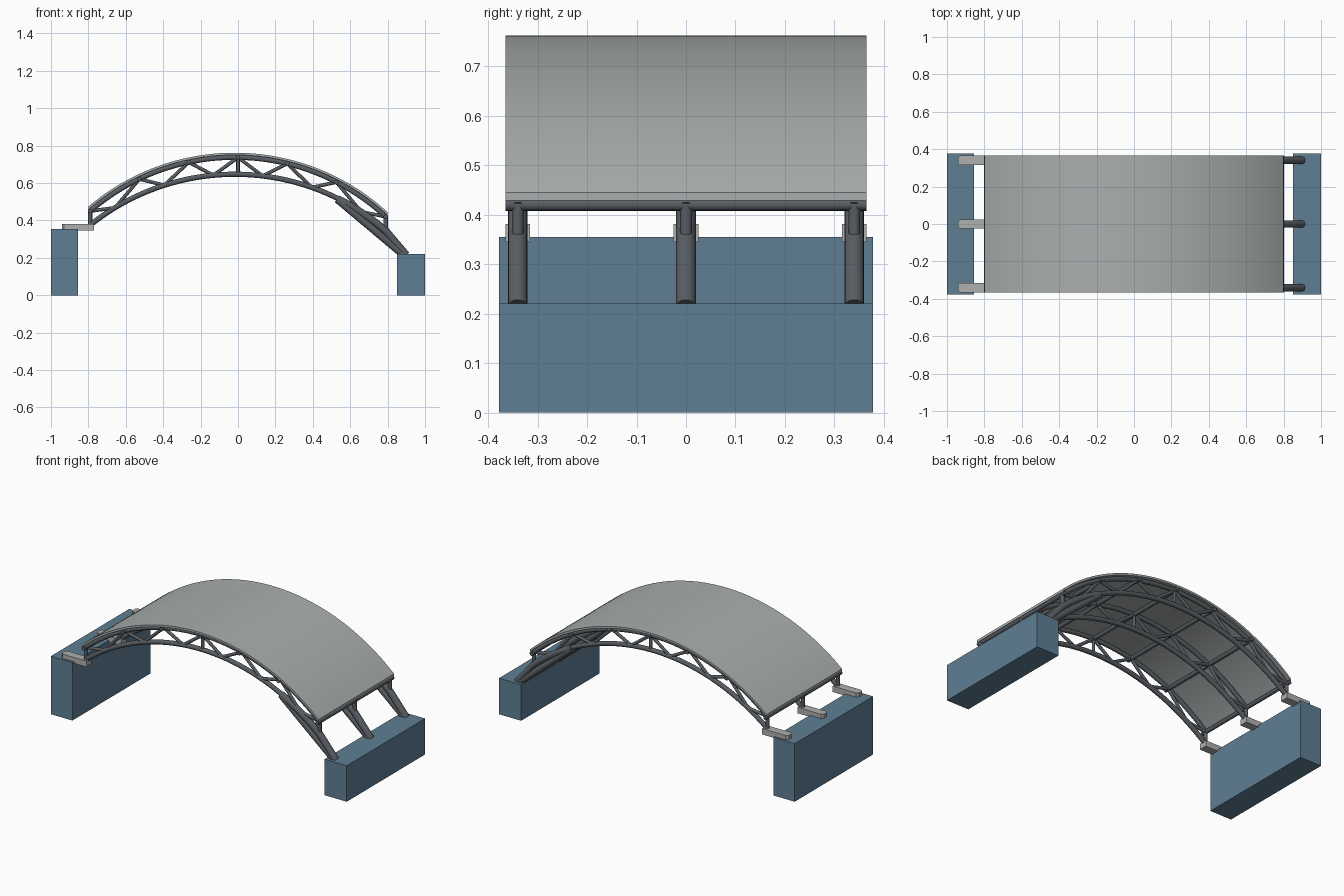
import bpy, bmesh, math
from mathutils import Vector

if "Cube" in bpy.data.objects:
    bpy.data.objects.remove(bpy.data.objects["Cube"])

CX = -0.017                      # shared horizontal centre of all arcs
TRUSS_Y = (-0.34, 0.0, 0.34)
ROOF_C, ROOF_R = -0.448, 1.21    # roof arc centre height and radius
LOW_C, LOW_R = -0.59, 1.237      # bottom chord arc


def material(name, rgb):
    m = bpy.data.materials.new(name)
    m.diffuse_color = (*rgb, 1)
    m.use_nodes = True
    m.node_tree.nodes["Principled BSDF"].inputs["Base Color"].default_value = m.diffuse_color
    return m


BLUE = material("blue_abutment", (0.115, 0.212, 0.296))
STEEL = material("dark_steel", (0.10, 0.112, 0.127))
ROOF = material("grey_roof", (0.40, 0.43, 0.425))
PALE = material("pale_bearing", (0.43, 0.44, 0.425))


def finish(name, bm, mat, smooth=True):
    bmesh.ops.recalc_face_normals(bm, faces=bm.faces)
    me = bpy.data.meshes.new(name)
    bm.to_mesh(me)
    bm.free()
    me.materials.append(mat)
    ob = bpy.data.objects.new(name, me)
    bpy.context.collection.objects.link(ob)
    if smooth:
        bpy.ops.object.select_all(action='DESELECT')
        ob.select_set(True)
        bpy.context.view_layer.objects.active = ob
        bpy.ops.object.shade_smooth_by_angle(angle=math.radians(35))
    return ob


def tube(bm, path, r, sides=16):
    """Sweep a capped circle along a path of points."""
    pts = [Vector(p) for p in path]
    rings = []
    for i, p in enumerate(pts):
        t = (pts[min(i + 1, len(pts) - 1)] - pts[max(i - 1, 0)]).normalized()
        ref = Vector((1, 0, 0)) if abs(t.y) > 0.9 else Vector((0, 1, 0))
        u = t.cross(ref).normalized()
        v = t.cross(u)
        rings.append([bm.verts.new(p + r * (u * math.cos(a) + v * math.sin(a)))
                      for a in (2 * math.pi * k / sides for k in range(sides))])
    for a, b in zip(rings, rings[1:]):
        for k in range(sides):
            n = (k + 1) % sides
            bm.faces.new((a[k], a[n], b[n], b[k]))
    bm.faces.new(rings[0])
    bm.faces.new(rings[-1])


def extruded(name, profile, y0, y1, mat, smooth=False):
    """Closed x-z profile extruded along y."""
    bm = bmesh.new()
    face = bm.faces.new([bm.verts.new((x, y0, z)) for x, z in profile])
    ext = bmesh.ops.extrude_face_region(bm, geom=[face])
    bmesh.ops.translate(bm, vec=(0, y1 - y0, 0),
                        verts=[g for g in ext["geom"] if isinstance(g, bmesh.types.BMVert)])
    return finish(name, bm, mat, smooth)


def arc_z(x, cz, r):
    return cz + math.sqrt(r * r - (x - CX) ** 2)


def top_z(x):
    return arc_z(x, ROOF_C, ROOF_R - 0.025)


def low_z(x):
    return arc_z(x, LOW_C, LOW_R)


def span(x0, x1, n):
    return [x0 + (x1 - x0) * i / n for i in range(n + 1)]


# Abutments
for name, x0, x1, h in (("left_abutment", -1.0, -0.855, 0.355),
                        ("right_abutment", 0.85, 1.0, 0.22)):
    extruded(name, [(x0, 0), (x1, 0), (x1, h), (x0, h)], -0.378, 0.378, BLUE)

# Curved roof sheet
xs = span(-0.8, 0.8, 48)
outer = [(x, arc_z(x, ROOF_C, ROOF_R)) for x in xs]
inner = [(x, arc_z(x, ROOF_C, ROOF_R - 0.012)) for x in reversed(xs)]
extruded("roof", outer + inner, -0.365, 0.365, ROOF, True)

# Purlins across the trusses
nodes = span(-0.79, 0.79, 6)
bm = bmesh.new()
for x in nodes:
    tube(bm, [(x, -0.365, top_z(x)), (x, 0.365, top_z(x))], 0.012)
finish("purlins", bm, STEEL)

for i, y in enumerate(TRUSS_Y, 1):
    # Upper and lower chords
    bm = bmesh.new()
    tube(bm, [(x, y, top_z(x)) for x in span(-0.795, 0.795, 40)], 0.013)
    tube(bm, [(x, y, low_z(x)) for x in span(-0.79, 0.55, 34)], 0.014)
    finish(f"truss_chords_{i}", bm, STEEL)

    # Zigzag bracing, end posts and centre post
    bm = bmesh.new()
    for a, b in zip(nodes, nodes[1:]):
        m = (a + b) / 2
        low = (m, y, low_z(m))
        tube(bm, [(a, y, top_z(a)), low], 0.0095, 12)
        tube(bm, [low, (b, y, top_z(b))], 0.0095, 12)
    tube(bm, [(0, y, top_z(0)), (0, y, low_z(0))], 0.0095, 12)
    tube(bm, [(-0.79, y, top_z(-0.79)), (-0.79, y, 0.37)], 0.011)
    tube(bm, [(0.79, y, top_z(0.79)), (0.79, y, 0.31)], 0.012)
    finish(f"truss_bracing_{i}", bm, STEEL)

    # Heavy chord end and sloping leg
    bm = bmesh.new()
    tube(bm, [(x, y, low_z(x) - 0.003) for x in span(0.53, 0.79, 8)]
         + [(0.9, y, 0.215)], 0.020)
    tube(bm, [(0.53, y, low_z(0.53) - 0.006), (0.888, y, 0.213)], 0.020)
    finish(f"leg_{i}", bm, STEEL)

    # Bearing block with clipped outer corners
    bm = bmesh.new()
    plan = [(-0.77, -0.025), (-0.77, 0.025), (-0.93, 0.025),
            (-0.942, 0.013), (-0.942, -0.013), (-0.93, -0.025)]
    face = bm.faces.new([bm.verts.new((x, y + dy, 0.345)) for x, dy in plan])
    ext = bmesh.ops.extrude_face_region(bm, geom=[face])
    bmesh.ops.translate(bm, vec=(0, 0, 0.036),
                        verts=[g for g in ext["geom"] if isinstance(g, bmesh.types.BMVert)])
    finish(f"bearing_{i}", bm, PALE, False)
